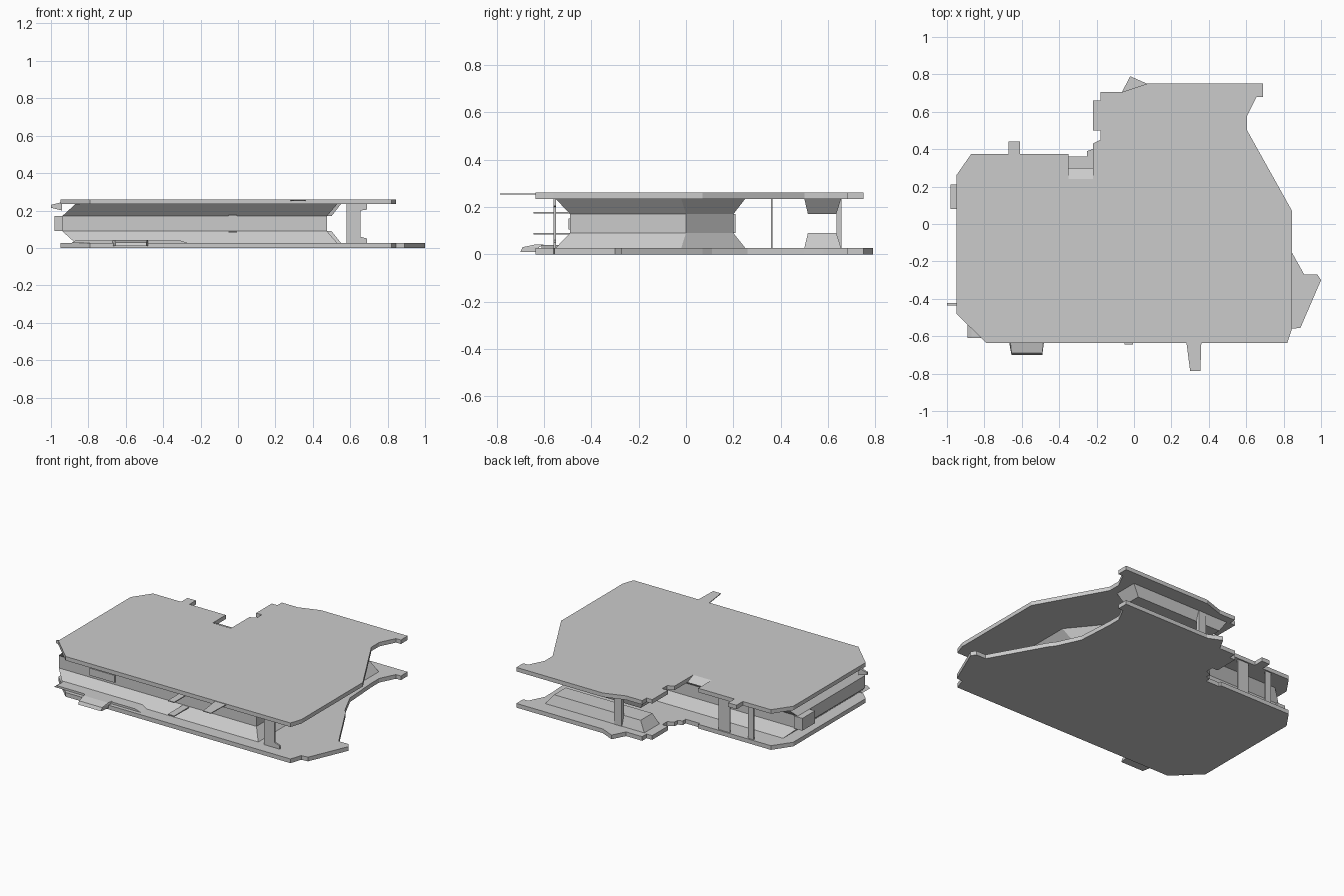
import bpy, bmesh


def loft(name, layers):
    """Closed solid through stacked (outline, z) layers with equal point counts."""
    bm = bmesh.new()
    rings = [[bm.verts.new((x, y, z)) for x, y in pts] for pts, z in layers]
    bm.faces.new(rings[0][::-1])
    bm.faces.new(rings[-1])
    n = len(rings[0])
    for a, b in zip(rings, rings[1:]):
        for i in range(n):
            j = (i + 1) % n
            bm.faces.new((a[i], a[j], b[j], b[i]))
    bmesh.ops.recalc_face_normals(bm, faces=bm.faces)
    me = bpy.data.meshes.new(name)
    bm.to_mesh(me)
    bm.free()
    ob = bpy.data.objects.new(name, me)
    bpy.context.collection.objects.link(ob)
    return ob


def rect(x0, x1, y0, y1):
    return [(x0, y0), (x1, y0), (x1, y1), (x0, y1)]


def box(name, x0, x1, y0, y1, z0, z1):
    return loft(name, [(rect(x0, x1, y0, y1), z0), (rect(x0, x1, y0, y1), z1)])


def extrude_y(name, profile, y0, y1):
    """Extrude an (x, z) profile along y."""
    ob = loft(name, [(profile, y0), (profile, y1)])
    for v in ob.data.vertices:
        x, z, y = v.co
        v.co = (x, y, z)
    ob.data.flip_normals()
    return ob


def extrude_x(name, profile, x0, x1):
    """Extrude a (y, z) profile along x."""
    ob = loft(name, [(profile, x0), (profile, x1)])
    for v in ob.data.vertices:
        y, z, x = v.co
        v.co = (x, y, z)
    return ob


# Outline pieces shared by both deck plates
front = [(-0.95, -0.48), (-0.79, -0.635), (0.82, -0.635), (0.845, -0.56)]
back_right = [(0.605, 0.5), (0.605, 0.58), (0.655, 0.68), (0.69, 0.68), (0.69, 0.75), (0.07, 0.75)]
back_step = [(-0.18, 0.705), (-0.18, 0.66), (-0.22, 0.66), (-0.22, 0.5), (-0.18, 0.5),
             (-0.18, 0.45), (-0.22, 0.43)]
left = [(-0.87, 0.375), (-0.95, 0.26)]

# Lower deck with side ramp and rear point
lower = (front + [(0.89, -0.555), (1.0, -0.3), (0.98, -0.27), (0.91, -0.27),
                  (0.72, 0.07), (0.69, 0.11), (0.62, 0.26)] + back_right
         + [(-0.02, 0.79), (-0.065, 0.705)] + back_step
         + [(-0.22, 0.4), (-0.25, 0.39), (-0.25, 0.36), (-0.35, 0.36), (-0.35, 0.375)] + left)
loft("lower_deck", [(lower, 0.0), (lower, 0.027)])

# Upper deck with rear notch and tab
upper = (front + [(0.845, 0.07)] + back_right + [(-0.065, 0.705)] + back_step
         + [(-0.22, 0.24), (-0.35, 0.24), (-0.35, 0.375),
            (-0.61, 0.375), (-0.61, 0.44), (-0.67, 0.44), (-0.67, 0.375)] + left)
loft("upper_deck", [(upper, 0.234), (upper, 0.26)])
extrude_x("notch_ramp", [(0.24, 0.234), (0.30, 0.234), (0.24, 0.26)], -0.35, -0.22)

# Central core, waisted between the decks
wide = [(-0.87, -0.55), (0.53, -0.55), (0.53, -0.02), (0.31, 0.25), (-0.87, 0.25)]
waist = [(-0.94, -0.49), (0.475, -0.49), (0.475, 0.0), (0.29, 0.2), (-0.94, 0.2)]
loft("core", [(wide, 0.027), (waist, 0.09), (waist, 0.17), (wide, 0.234)])

# Rear bulkhead strips on both decks
foot, crest = rect(-0.16, 0.55, 0.5, 0.655), rect(-0.12, 0.5, 0.515, 0.635)
loft("rear_strip_lower", [(foot, 0.027), (crest, 0.09)])
loft("rear_strip_upper", [(crest, 0.17), (foot, 0.234)])

# Thin posts joining the decks
box("rear_post", 0.0, 0.055, 0.635, 0.657, 0.027, 0.234)
box("rear_wide_post", -0.57, -0.49, 0.358, 0.366, 0.027, 0.234)
box("rear_narrow_post", -0.74, -0.70, 0.358, 0.366, 0.027, 0.234)
extrude_y("front_post", [(0.58, 0.027), (0.69, 0.027), (0.69, 0.05), (0.655, 0.06), (0.655, 0.2),
                         (0.69, 0.205), (0.69, 0.234), (0.58, 0.234)], -0.56, -0.55)

# Front sill and docking lip
extrude_y("front_sill", [(-0.89, 0.027), (-0.27, 0.027), (-0.31, 0.04), (-0.87, 0.04)], -0.61, -0.53)
loft("front_lip", [([(-0.655, -0.70), (-0.49, -0.70), (-0.48, -0.62), (-0.67, -0.62)], 0.01),
                   ([(-0.655, -0.69), (-0.49, -0.69), (-0.48, -0.62), (-0.67, -0.62)], 0.03),
                   ([(-0.66, -0.635), (-0.485, -0.635), (-0.48, -0.60), (-0.67, -0.60)], 0.042)])

# Front blade under the upper deck surface
blade = [(0.30, -0.785), (0.355, -0.785), (0.36, -0.63), (0.28, -0.63)]
loft("front_blade", [(blade, 0.252), (blade, 0.257)])

# Waist panels and guide rails
box("front_window", -0.715, -0.535, -0.497, -0.485, 0.105, 0.152)
for i, z in enumerate((0.083, 0.172)):
    box(f"guide_rail_{i}", -0.05, -0.005, -0.645, -0.49, z, z + 0.006)

# Left side box and fin
box("left_box", -0.98, -0.92, 0.08, 0.21, 0.09, 0.17)
extrude_y("left_fin", [(-1.0, 0.215), (-0.94, 0.2), (-0.94, 0.245), (-1.0, 0.23)], -0.435, -0.422)
